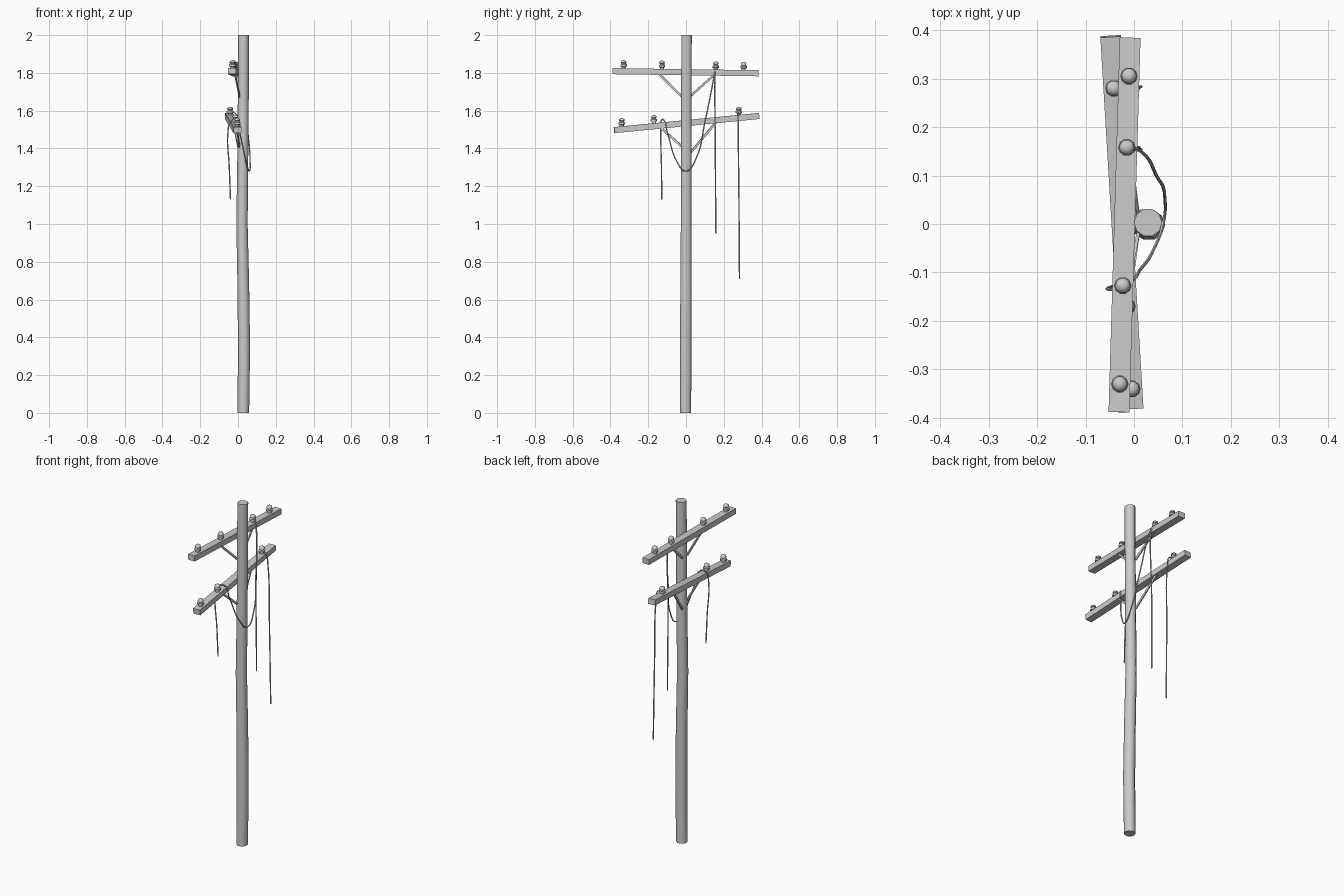
import bpy, bmesh
from math import sin, cos, tau
from mathutils import Vector, Matrix

cube = bpy.data.objects.get("Cube")
if cube:
    bpy.data.objects.remove(cube)

grey = bpy.data.materials.new("weathered grey")
grey.use_nodes = True
grey.diffuse_color = (0.6, 0.6, 0.6, 1)
grey.node_tree.nodes["Principled BSDF"].inputs["Base Color"].default_value = (0.6, 0.6, 0.6, 1)


def finish(obj, smooth):
    obj.data.materials.clear()
    obj.data.materials.append(grey)
    bpy.ops.object.select_all(action='DESELECT')
    obj.select_set(True)
    bpy.context.view_layer.objects.active = obj
    if smooth:
        bpy.ops.object.shade_smooth_by_angle(angle=0.8)
    return obj


def add_mesh(name, bm, smooth=False):
    bmesh.ops.recalc_face_normals(bm, faces=bm.faces)
    mesh = bpy.data.meshes.new(name)
    bm.to_mesh(mesh)
    bm.free()
    obj = bpy.data.objects.new(name, mesh)
    bpy.context.collection.objects.link(obj)
    return finish(obj, smooth)


def ring_stack(name, rings, sides):
    """Skin horizontal rings given as (x, y, z, radius)."""
    bm = bmesh.new()
    loops = [[bm.verts.new((x + r * cos(tau * i / sides), y + r * sin(tau * i / sides), z))
              for i in range(sides)] for x, y, z, r in rings]
    for a, b in zip(loops, loops[1:]):
        for i in range(sides):
            j = (i + 1) % sides
            bm.faces.new((a[i], a[j], b[j], b[i]))
    bm.faces.new(loops[0])
    bm.faces.new(loops[-1])
    return add_mesh(name, bm, True)


def beam(name, start, end, width, height):
    """Rectangular bar between two points."""
    start, end = Vector(start), Vector(end)
    along = (end - start).normalized()
    across = along.cross(Vector((0, 0, 1))).normalized()
    up = across.cross(along)
    frame = Matrix((across, along, up)).transposed().to_4x4()
    bm = bmesh.new()
    bmesh.ops.create_cube(bm, size=1)
    bmesh.ops.scale(bm, vec=(width, (end - start).length, height), verts=bm.verts)
    bmesh.ops.transform(bm, matrix=Matrix.Translation((start + end) / 2) @ frame, verts=bm.verts)
    return add_mesh(name, bm)


def wire(name, points):
    curve = bpy.data.curves.new(name, 'CURVE')
    curve.dimensions = '3D'
    curve.bevel_depth = 0.0035
    curve.bevel_resolution = 1
    curve.resolution_u = 5
    curve.use_fill_caps = True
    spline = curve.splines.new('BEZIER')
    spline.bezier_points.add(len(points) - 1)
    for bp, p in zip(spline.bezier_points, points):
        bp.co = p
        bp.handle_left_type = bp.handle_right_type = 'AUTO'
    obj = bpy.data.objects.new(name, curve)
    bpy.context.collection.objects.link(obj)
    bpy.ops.object.select_all(action='DESELECT')
    obj.select_set(True)
    bpy.context.view_layer.objects.active = obj
    bpy.ops.object.convert(target='MESH')
    finish(bpy.context.view_layer.objects.active, True)


# Slightly bowed pole
ring_stack("pole", [(0.028, -0.002, 0, 0.031), (0.032, -0.002, 0.35, 0.032),
                    (0.028, 0, 0.68, 0.031), (0.021, 0.001, 1.0, 0.030),
                    (0.025, 0.002, 1.33, 0.029), (0.028, 0.002, 1.67, 0.029),
                    (0.029, 0.003, 2.0, 0.029)], 10)

# Crossarms with their insulators
INSULATOR = [(0, 0.011), (0.012, 0.012), (0.014, 0.018), (0.024, 0.018), (0.028, 0.012),
             (0.032, 0.012), (0.034, 0.016), (0.042, 0.014), (0.047, 0.006)]
ARMS = {
    "upper": ((-0.031, -0.388, 1.809), (-0.008, 0.384, 1.798), (-0.33, -0.127, 0.158, 0.305)),
    "lower": ((-0.002, -0.38, 1.497), (-0.048, 0.387, 1.572), (-0.34, -0.17, 0.28)),
}
for level, (start, end, spots) in ARMS.items():
    beam(level + "_crossarm", start, end, 0.043, 0.032)
    for n, y in enumerate(spots, 1):
        t = (y - start[1]) / (end[1] - start[1])
        base = Vector(start).lerp(Vector(end), t)
        ring_stack(f"{level}_insulator_{n}",
                   [(base.x, y, base.z + 0.012 + h, r) for h, r in INSULATOR], 10)

# Diagonal braces from the arms down to the pole
BRACES = {
    "upper_front": ((-0.015, -0.14, 1.79), (0.008, -0.022, 1.675)),
    "upper_back": ((-0.008, 0.15, 1.79), (0.008, 0.022, 1.675)),
    "lower_front": ((-0.008, -0.14, 1.515), (0.008, -0.022, 1.41)),
    "lower_back": ((-0.025, 0.16, 1.54), (0.008, 0.022, 1.375)),
}
for where, (top, foot) in BRACES.items():
    beam(where + "_brace", top, foot, 0.007, 0.012)

# Slack wire draped over the lower arm, round the pole and up to the upper arm
wire("draped_wire", [(-0.04, -0.128, 1.13), (-0.046, -0.13, 1.3), (-0.053, -0.134, 1.49),
                     (-0.04, -0.133, 1.54), (-0.012, -0.12, 1.553), (0.012, -0.095, 1.47),
                     (0.044, -0.045, 1.325), (0.06, 0, 1.28), (0.064, 0.05, 1.34),
                     (0.046, 0.1, 1.54), (0.014, 0.15, 1.79), (-0.002, 0.157, 1.83)])
# Cut wires hanging from the arms
wire("upper_hanging_wire", [(-0.003, 0.155, 1.83), (0.01, 0.153, 1.79), (0.008, 0.155, 1.4),
                            (0.01, 0.158, 0.95)])
wire("lower_hanging_wire", [(-0.035, 0.278, 1.592), (-0.013, 0.276, 1.585), (0.0, 0.276, 1.53),
                            (0.008, 0.28, 1.15), (0.014, 0.283, 0.71)])
